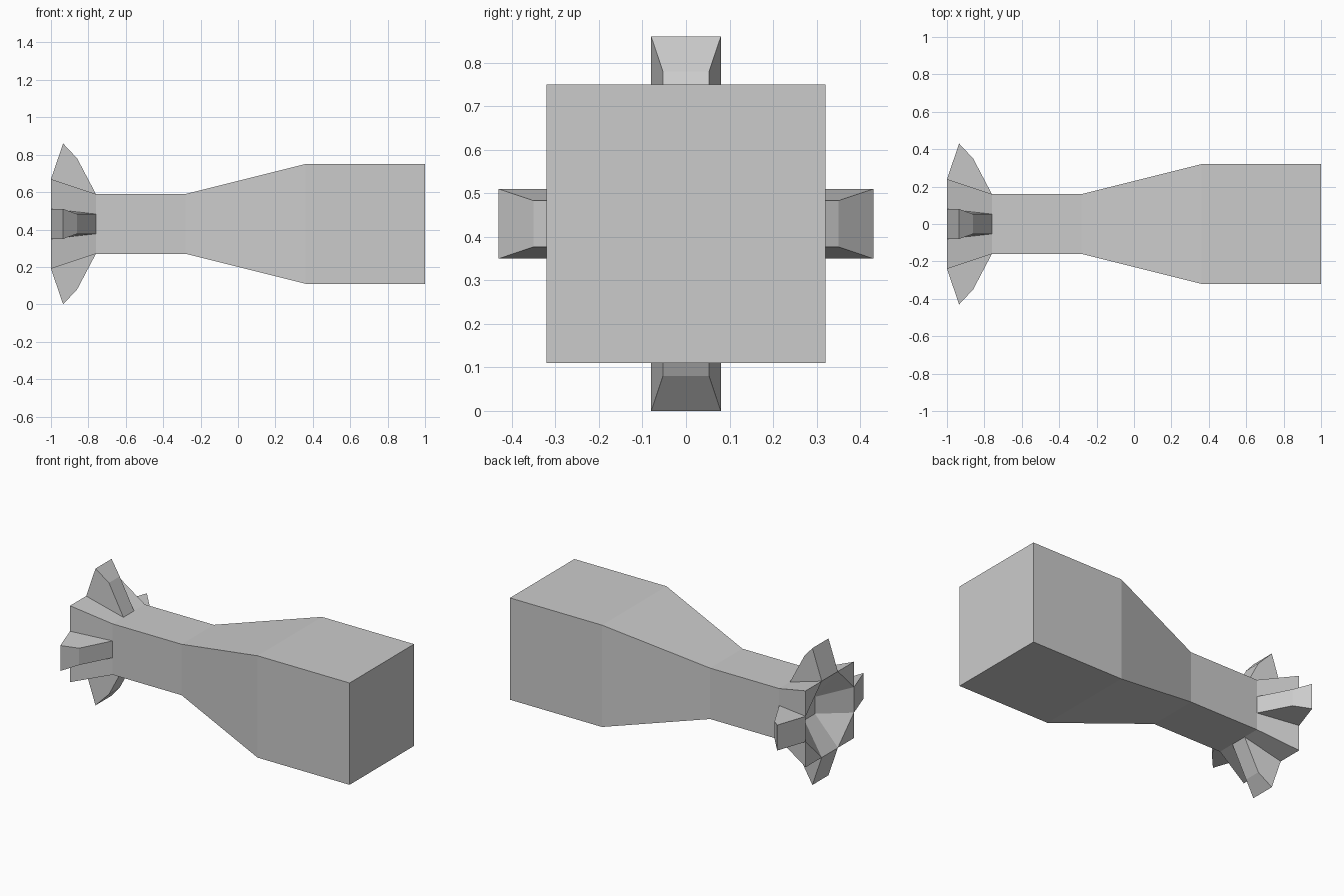
import bpy, bmesh
from math import pi
from mathutils import Vector, Matrix

if "Cube" in bpy.data.objects:
    bpy.data.objects.remove(bpy.data.objects["Cube"])

CENTRE = Vector((0, 0, 0.43))      # body axis runs along x at this height
INNER, OUTER = 0.053, 0.08         # half widths of fin front and fin rear


def turn(k):
    return Matrix.Translation(CENTRE) @ Matrix.Rotation(k * pi / 2, 4, 'X')


def add_face(bm, points, k):
    m = turn(k)
    bm.faces.new([bm.verts.new(m @ Vector(p)) for p in points])


def finish(name, bm):
    bmesh.ops.remove_doubles(bm, verts=bm.verts, dist=0.0005)
    bmesh.ops.recalc_face_normals(bm, faces=bm.faces)
    mesh = bpy.data.meshes.new(name)
    bm.to_mesh(mesh)
    bm.free()
    obj = bpy.data.objects.new(name, mesh)
    bpy.context.collection.objects.link(obj)
    return obj


# Body: square sections along x, one quarter built and turned four times
profile = [(1, .32), (.36, .32), (-.28, .16), (-.76, .16)]
R, D = .24, -.86                   # rear rim half width, recess depth
body = bmesh.new()
for k in range(4):
    for (x0, h0), (x1, h1) in zip(profile, profile[1:]):
        add_face(body, [(x0, -h0, h0), (x0, h0, h0), (x1, h1, h1), (x1, -h1, h1)], k)
    # flared tail side, with the fin corners on its rear edge
    add_face(body, [(-.76, -.16, .16), (-.76, .16, .16), (-1, R, R),
                    (-1, OUTER, R), (-1, -OUTER, R), (-1, -R, R)], k)
    # flat corner of the tail end
    add_face(body, [(-1, OUTER, R), (-1, R, R), (-1, R, OUTER)], k)
    # recess wall and the corner facet beside it
    add_face(body, [(-1, -OUTER, R), (-1, OUTER, R), (D, INNER, INNER), (D, -INNER, INNER)], k)
    add_face(body, [(-1, OUTER, R), (-1, R, OUTER), (D, INNER, INNER)], k)
# front cap and recess floor
add_face(body, [(1, -.32, -.32), (1, .32, -.32), (1, .32, .32), (1, -.32, .32)], 0)
add_face(body, [(D, -INNER, -INNER), (D, INNER, -INNER), (D, INNER, INNER), (D, -INNER, INNER)], 0)
finish("body", body)

# Tail fins: tapered wedge profile (x, height, half width)
fin = [(-1, .24, OUTER), (-.935, .43, OUTER), (-.86, .35, INNER), (-.76, .16, INNER)]
for k, side in enumerate(("top", "front", "bottom", "back")):
    bm = bmesh.new()
    for (x0, z0, w0), (x1, z1, w1) in zip(fin, fin[1:] + fin[:1]):
        add_face(bm, [(x0, -w0, z0), (x0, w0, z0), (x1, w1, z1), (x1, -w1, z1)], k)
    for s in (-1, 1):
        add_face(bm, [(x, s * w, z) for x, z, w in fin], k)
    finish(side + "_fin", bm)
